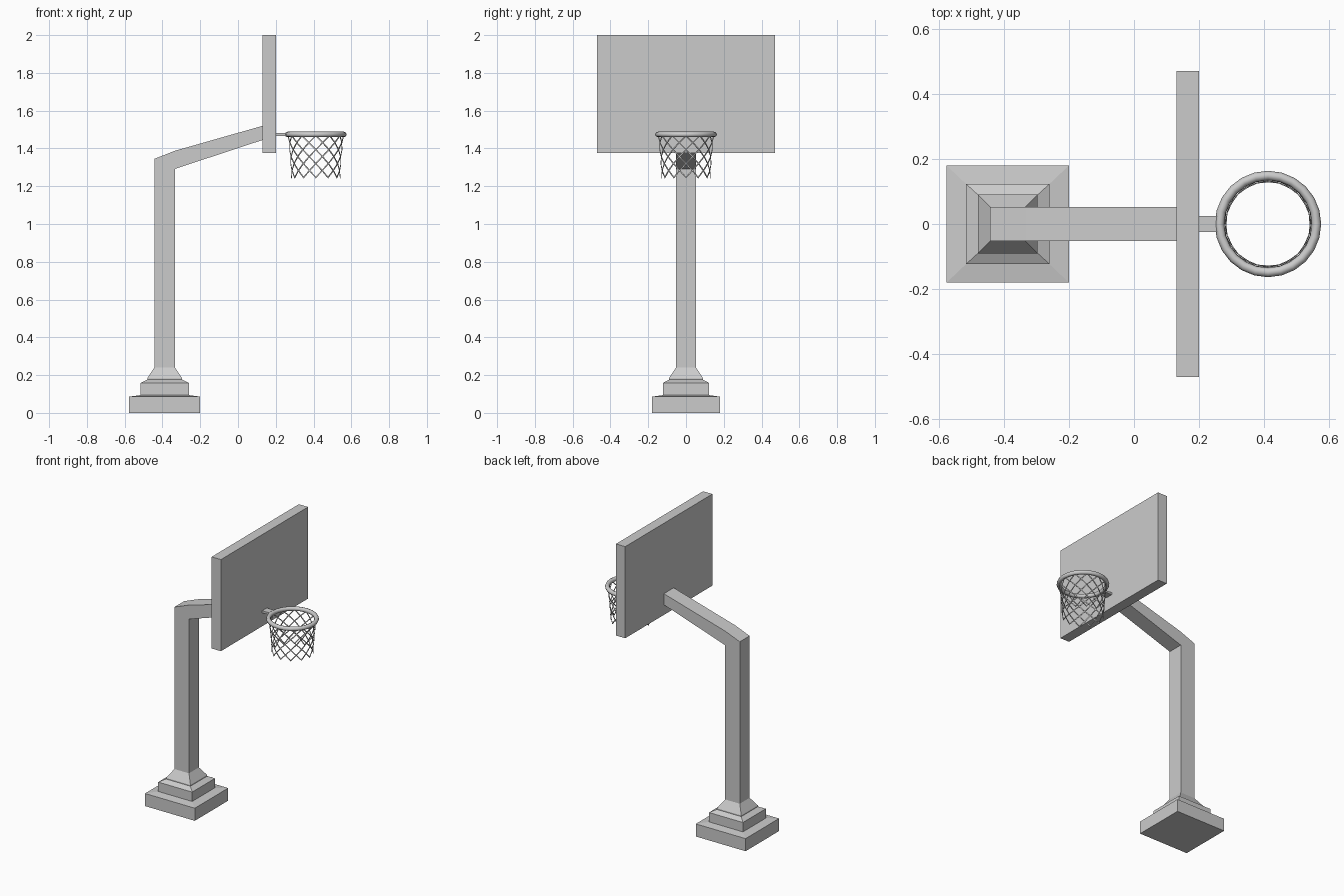
import bpy, bmesh, math
from math import sin, cos, pi

if "Cube" in bpy.data.objects:
    bpy.data.objects.remove(bpy.data.objects["Cube"])


def finish(name, bm):
    bmesh.ops.recalc_face_normals(bm, faces=bm.faces)
    me = bpy.data.meshes.new(name)
    bm.to_mesh(me)
    bm.free()
    ob = bpy.data.objects.new(name, me)
    bpy.context.collection.objects.link(ob)
    return ob


def loft(name, rings):
    """Skin a stack of four-point rings and cap both ends."""
    bm = bmesh.new()
    vs = [[bm.verts.new(p) for p in r] for r in rings]
    for a, b in zip(vs, vs[1:]):
        for i in range(4):
            j = (i + 1) % 4
            bm.faces.new((a[i], a[j], b[j], b[i]))
    bm.faces.new(vs[0])
    bm.faces.new(vs[-1])
    return finish(name, bm)


def rect(cx, hx, hy, z):
    return [(cx - hx, -hy, z), (cx + hx, -hy, z), (cx + hx, hy, z), (cx - hx, hy, z)]


def box(name, x0, x1, hy, z0, z1):
    cx, hx = (x0 + x1) / 2, (x1 - x0) / 2
    return loft(name, [rect(cx, hx, hy, z0), rect(cx, hx, hy, z1)])


# Stepped base
PX = -0.388
steps = [(.188, .18, 0), (.188, .18, .086), (.128, .123, .094), (.128, .123, .158),
         (.092, .09, .176), (.092, .09, .184), (.055, .053, .24)]
loft("stepped_base", [rect(PX, hx, hy, z) for hx, hy, z in steps])

# Bent pole: upright, mitred knee and sloping arm
Y = .053


def section(a, b):
    return [(a[0], -Y, a[1]), (b[0], -Y, b[1]), (b[0], Y, b[1]), (a[0], Y, a[1])]


outer = [(-.443, .24), (-.443, 1.345), (-.333, 1.388), (.131, 1.52)]
inner = [(-.333, .24), (-.333, 1.292), (-.333, 1.292), (.131, 1.445)]
bm_pole = loft("bent_pole", [section(a, b) for a, b in zip(outer, inner)])
bm = bmesh.new()
bm.from_mesh(bm_pole.data)
bmesh.ops.remove_doubles(bm, verts=bm.verts, dist=1e-5)
bm.to_mesh(bm_pole.data)
bm.free()

# Backboard and rim bracket
box("backboard", .13, .2, .47, 1.375, 2.0)
box("rim_bracket", .2, .262, .025, 1.467, 1.481)

# Rim
RX, RZ = .412, 1.474
bpy.ops.mesh.primitive_torus_add(location=(RX, 0, RZ), major_radius=.149, minor_radius=.0145,
                                 major_segments=24, minor_segments=8)
rim = bpy.context.object
rim.name = "rim"
bpy.ops.object.shade_smooth_by_angle(angle=math.radians(50))

# Net: crossing flat straps spiralling down both ways
N, ROWS, W = 12, 6, .0045
bm = bmesh.new()
for d in (1, -1):
    for i in range(N):
        prev = None
        for j in range(ROWS + 1):
            t = j / ROWS
            a = 2 * pi * i / N + d * j * pi / N
            r = .147 - .028 * t + .01 * t * t
            z = 1.468 - .222 * t
            x, y = RX + r * cos(a), r * sin(a)
            pair = [bm.verts.new((x, y, z - W)), bm.verts.new((x, y, z + W))]
            if prev:
                bm.faces.new((prev[0], pair[0], pair[1], prev[1]))
            prev = pair
net = finish("net", bm)
mod = net.modifiers.new("thickness", 'SOLIDIFY')
mod.thickness = .003
mod.offset = 0
